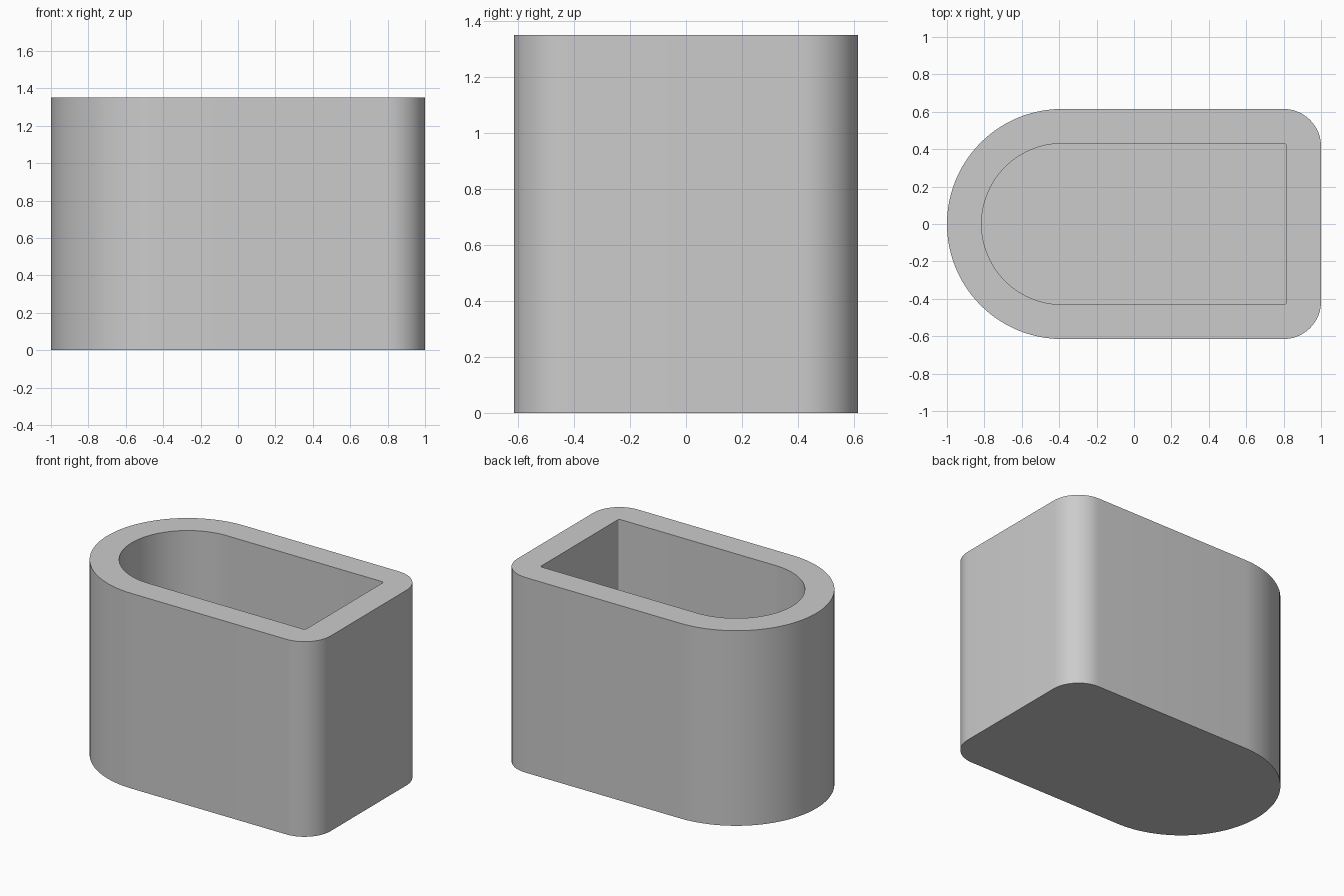
import bpy
import bmesh
from math import cos, sin, pi, radians

if "Cube" in bpy.data.objects:
    bpy.data.objects.remove(bpy.data.objects["Cube"])

HEIGHT, FLOOR, WALL = 1.35, 0.185, 0.185
END_X, HALF_WIDTH, CORNER = 1.0, 0.615, 0.2


def arc(cx, cy, radius, start, end, steps):
    angles = [start + (end - start) * i / steps for i in range(steps + 1)]
    return [(cx + radius * cos(a), cy + radius * sin(a)) for a in angles]


def outline(inset):
    """Round end on -x, small rounded corners on +x."""
    corner = CORNER - inset
    cx, cy = END_X - CORNER, HALF_WIDTH - CORNER
    return (arc(cx, -cy, corner, -pi / 2, 0, 12)
            + arc(cx, cy, corner, 0, pi / 2, 12)
            + arc(HALF_WIDTH - END_X, 0, HALF_WIDTH - inset, pi / 2, 3 * pi / 2, 48))


def ring(bm, inset, z):
    return [bm.verts.new((x, y, z)) for x, y in outline(inset)]


def bridge(bm, a, b):
    for i in range(len(a)):
        j = (i + 1) % len(a)
        bm.faces.new((a[i], a[j], b[j], b[i]))


# Container: outer wall, flat rim, inner wall, cavity floor and underside
bm = bmesh.new()
rings = [ring(bm, 0, 0), ring(bm, 0, HEIGHT),
         ring(bm, WALL, HEIGHT), ring(bm, WALL, FLOOR)]
for lower, upper in zip(rings, rings[1:]):
    bridge(bm, lower, upper)
bm.faces.new(rings[0][::-1])
bm.faces.new(rings[-1])
bmesh.ops.recalc_face_normals(bm, faces=bm.faces)
mesh = bpy.data.meshes.new("container")
bm.to_mesh(mesh)
bm.free()
container = bpy.data.objects.new("container", mesh)
bpy.context.collection.objects.link(container)

# Plain grey finish
grey = bpy.data.materials.new("light_grey")
grey.use_nodes = True
colour = (0.6, 0.6, 0.6, 1)
grey.diffuse_color = colour
grey.node_tree.nodes["Principled BSDF"].inputs["Base Color"].default_value = colour
mesh.materials.append(grey)

# Smooth curves with crisp rim edges
bpy.ops.object.select_all(action="DESELECT")
container.select_set(True)
bpy.context.view_layer.objects.active = container
bpy.ops.object.shade_smooth_by_angle(angle=radians(30))
